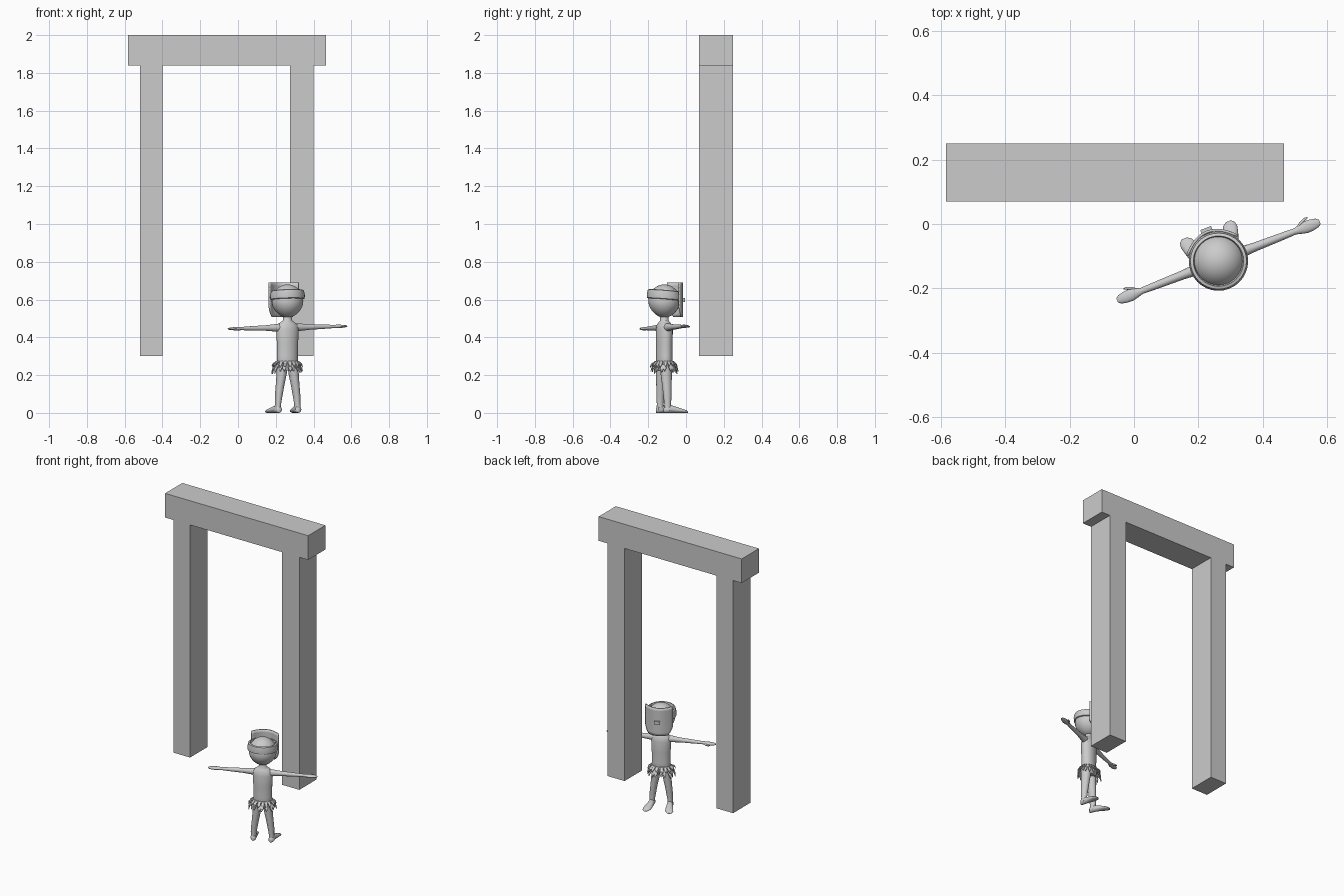
import bpy, bmesh, math, random
from mathutils import Matrix, Vector

if "Cube" in bpy.data.objects:
    bpy.data.objects.remove(bpy.data.objects["Cube"])

random.seed(4)
grey = bpy.data.materials.new("stone grey")
grey.diffuse_color = (0.6, 0.6, 0.6, 1)
grey.use_nodes = True
grey.node_tree.nodes["Principled BSDF"].inputs["Base Color"].default_value = grey.diffuse_color
# the figure stands beside the gate, turned about z and facing +y
FIGURE = Matrix.Translation((0.262, -0.115, 0)) @ Matrix.Rotation(math.radians(21.2), 4, 'Z')
X, Y, Z = Vector((1, 0, 0)), Vector((0, 1, 0)), Vector((0, 0, 1))


def finish(bm, name, matrix=FIGURE, smooth=True, angle=50):
    bmesh.ops.recalc_face_normals(bm, faces=bm.faces)
    bm.transform(matrix)
    me = bpy.data.meshes.new(name)
    bm.to_mesh(me)
    bm.free()
    me.materials.append(grey)
    ob = bpy.data.objects.new(name, me)
    bpy.context.collection.objects.link(ob)
    if smooth:
        bpy.ops.object.select_all(action='DESELECT')
        ob.select_set(True)
        bpy.context.view_layer.objects.active = ob
        bpy.ops.object.shade_smooth_by_angle(angle=math.radians(angle))
    return ob


def loft(name, rings, e1, e2, n=20, cap=True):
    """rings: (centre, radius along e1, radius along e2)"""
    bm = bmesh.new()
    loops = []
    for c, a, b in rings:
        loops.append([bm.verts.new(Vector(c) + e1 * a * math.cos(i * math.tau / n)
                                   + e2 * b * math.sin(i * math.tau / n)) for i in range(n)])
    for p, q in zip(loops, loops[1:]):
        for i in range(n):
            bm.faces.new((p[i], p[(i + 1) % n], q[(i + 1) % n], q[i]))
    if cap:
        bm.faces.new(loops[0])
        bm.faces.new(loops[-1])
    return finish(bm, name)


# gate: one outline of two posts and a lintel, pushed back in y
outline = [(-0.52, 0.30), (-0.40, 0.30), (-0.40, 1.84), (0.275, 1.84), (0.275, 0.30), (0.40, 0.30),
           (0.40, 1.84), (0.465, 1.84), (0.465, 2.0), (-0.583, 2.0), (-0.583, 1.84), (-0.52, 1.84)]
bm = bmesh.new()
face = bm.faces.new([bm.verts.new((x, 0.07, z)) for x, z in outline])
side = bmesh.ops.extrude_face_region(bm, geom=[face])
bmesh.ops.translate(bm, vec=(0, 0.18, 0), verts=[v for v in side["geom"] if isinstance(v, bmesh.types.BMVert)])
finish(bm, "gate", Matrix.Identity(4), smooth=False)

# torso and neck
loft("torso", [((0, 0, z), a, b) for z, a, b in (
    (0.225, 0.045, 0.034), (0.25, 0.06, 0.044), (0.30, 0.057, 0.041), (0.37, 0.058, 0.042),
    (0.44, 0.062, 0.042), (0.465, 0.058, 0.037), (0.479, 0.04, 0.029),
    (0.49, 0.024, 0.022), (0.53, 0.021, 0.021))], X, Y, 24)

# egg-shaped head
bm = bmesh.new()
bmesh.ops.create_uvsphere(bm, u_segments=28, v_segments=18, radius=1)
for v in bm.verts:
    taper = 1 if v.co.z > 0 else 1 - 0.12 * v.co.z ** 2
    v.co = Vector((v.co.x * 0.084 * taper, v.co.y * 0.084 * taper, 0.592 + v.co.z * 0.088))
finish(bm, "head")

# strap round the head, a little raised at the back
profile = [(0.084, 0.60), (0.091, 0.603), (0.092, 0.622), (0.087, 0.646), (0.078, 0.649), (0.074, 0.63)]
bm = bmesh.new()
n = 32
loops = []
for i in range(n):
    t = i * math.tau / n
    loops.append([bm.verts.new((r * math.cos(t), r * math.sin(t), z - 0.007 * math.sin(t))) for r, z in profile])
for i in range(n):
    p, q = loops[i], loops[(i + 1) % n]
    for j in range(len(profile)):
        k = (j + 1) % len(profile)
        bm.faces.new((p[j], p[k], q[k], q[j]))
finish(bm, "head_strap", angle=30)

# curved face mask with rounded lower corners
bm = bmesh.new()
cols, rows = 14, 10
grid = []
for r in range(rows + 1):
    f = r / rows
    wide = 0.084 * (1 - 0.32 * max(0, 1 - f / 0.35) ** 2)
    row = []
    for c in range(cols + 1):
        t = 2 * c / cols - 1
        z = 0.508 + 0.182 * f
        row.append(bm.verts.new((wide * t, 0.097 - 0.046 * t * t * (wide / 0.084) ** 2, z)))
    grid.append(row)
for r in range(rows):
    for c in range(cols):
        bm.faces.new((grid[r][c], grid[r][c + 1], grid[r + 1][c + 1], grid[r + 1][c]))
mask = finish(bm, "face_mask", angle=40)
solid = mask.modifiers.new("thickness", 'SOLIDIFY')
solid.thickness = 0.008
solid.offset = 0

# block nose on the mask
bm = bmesh.new()
bmesh.ops.create_cube(bm, size=1, matrix=Matrix.Translation((0, 0.1, 0.597)) @ Matrix.Diagonal((0.036, 0.02, 0.02, 1)))
finish(bm, "mask_nose", smooth=False)

for s, side in ((-1, "left"), (1, "right")):
    lift = 0.007 * s

    # arm running into a flat hand
    arm = [(0.045, 0.022, 0.022), (0.07, 0.018, 0.02), (0.12, 0.014, 0.015), (0.20, 0.012, 0.012),
           (0.255, 0.010, 0.009), (0.27, 0.014, 0.009), (0.29, 0.019, 0.009), (0.31, 0.018, 0.008),
           (0.328, 0.014, 0.006), (0.337, 0.007, 0.003)]
    loft(side + "_arm", [((s * u, 0, 0.452 + lift * u / 0.33), a, b) for u, a, b in arm], Y, Z, 14)

    # thumb
    thumb = [(0.265, 0.006, 0.006), (0.28, 0.017, 0.006), (0.295, 0.024, 0.005), (0.306, 0.026, 0.002)]
    loft(side + "_thumb", [((s * u, v, 0.45 + lift), r, r) for u, v, r in thumb], Y, Z, 10)

    # leg
    leg = [(0.25, 0.03, 0.029, 0.032), (0.20, 0.035, 0.026, 0.03), (0.14, 0.044, 0.022, 0.025),
           (0.09, 0.051, 0.02, 0.022), (0.045, 0.055, 0.016, 0.018), (0.012, 0.056, 0.018, 0.02)]
    loft(side + "_leg", [((s * u, -0.002, z), a, b) for z, u, a, b in leg], X, Y, 16)

    # foot, turned slightly outwards
    foot = [(-0.024, 0.055, 0.008, 0.012), (-0.017, 0.055, 0.017, 0.018), (0.015, 0.057, 0.018, 0.021),
            (0.05, 0.063, 0.023, 0.015), (0.08, 0.069, 0.025, 0.01), (0.096, 0.072, 0.019, 0.007),
            (0.104, 0.073, 0.008, 0.004)]
    loft(side + "_foot", [((s * u, v, h), a, h) for v, u, a, h in foot], X, Z, 16)

# ragged leaf skirt in two layers
bm = bmesh.new()
for top, drop, count, grow in ((0.274, 0.035, 18, 0.0), (0.255, 0.045, 18, 0.002)):
    for i in range(count):
        t = (i + random.uniform(-0.2, 0.2)) * math.tau / count
        w = 0.8 * math.pi / count
        low = top - drop * random.uniform(0.75, 1.1)
        flare = random.uniform(0.014, 0.024)
        pts = []
        for dt, out, z in ((-w, 0, top), (w, 0, top), (w * 0.9, flare, (top + low) / 2),
                           (0, flare + 0.004, low), (-w * 0.9, flare, (top + low) / 2)):
            pts.append(bm.verts.new(((0.06 + grow + out) * math.cos(t + dt),
                                     (0.045 + grow + out) * math.sin(t + dt), z)))
        bm.faces.new((pts[0], pts[1], pts[2], pts[4]))
        bm.faces.new((pts[4], pts[2], pts[3]))
skirt = finish(bm, "leaf_skirt", smooth=False)
solid = skirt.modifiers.new("thickness", 'SOLIDIFY')
solid.thickness = 0.004
solid.offset = 0

# skirt waistband
loft("skirt_waistband", [((0, 0, z), a, a - 0.015) for z, a in ((0.262, 0.061), (0.268, 0.064), (0.276, 0.061))],
     X, Y, 24)
